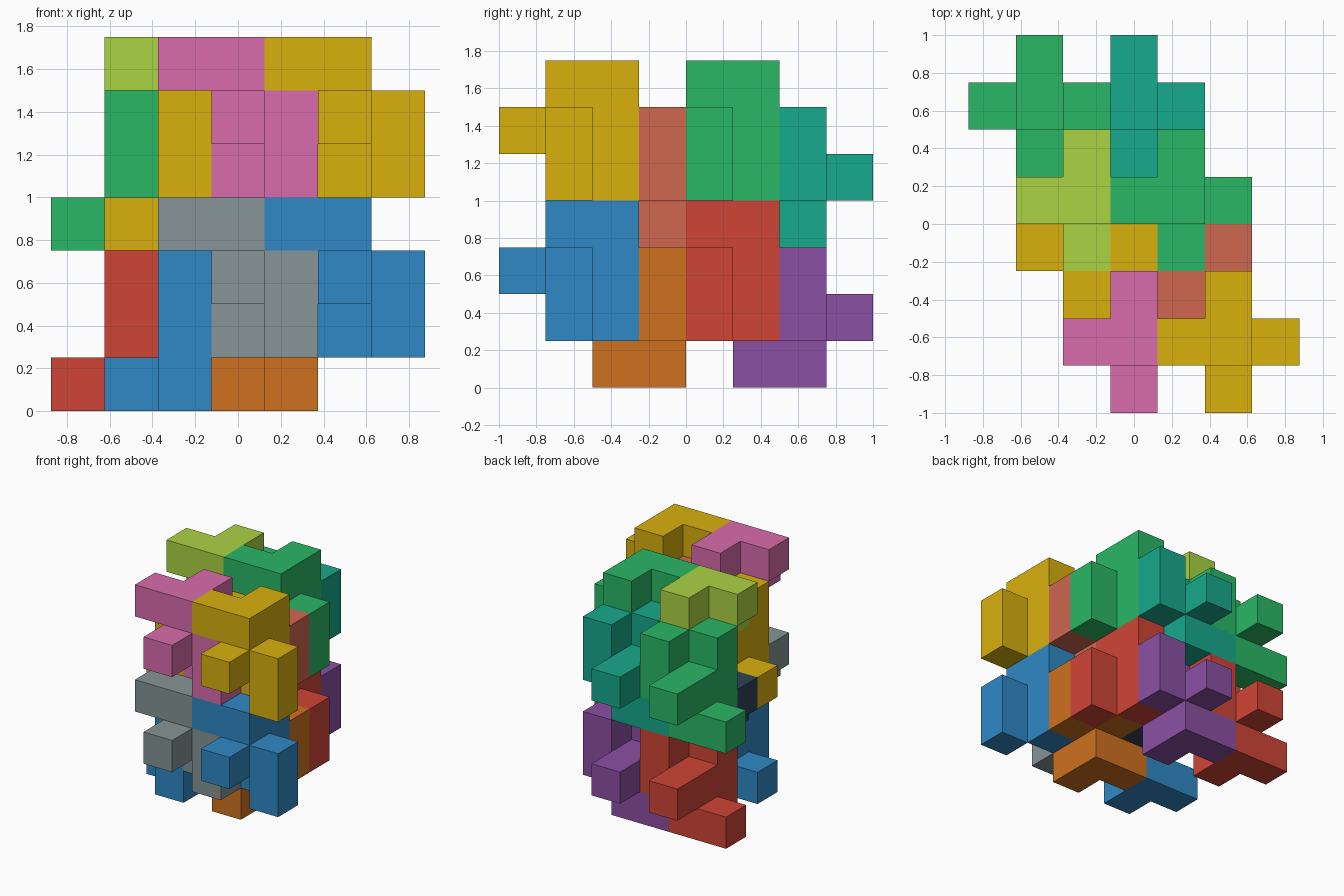
import bpy, bmesh
from mathutils import Vector

if "Cube" in bpy.data.objects:
    bpy.data.objects.remove(bpy.data.objects["Cube"])

S = 0.25                                # cell size
ORIGIN = Vector((-0.875, -1.0, 0.0))    # corner of the cell grid

# One interlocking block, as cells relative to the foot of its centre column
BLOCK = [(0, 0, 1), (0, 0, 2), (-1, 0, 2), (0, 1, 0), (0, 1, 1), (0, 1, 2),
         (1, 0, 0), (1, 0, 1), (0, -1, 1)]
# The same block turned half a turn about x
FLIPPED = [(x, -y, 2 - z) for x, y, z in BLOCK]

# Corner offsets of the face for each direction
FACES = {
    (1, 0, 0): [(1, 0, 0), (1, 1, 0), (1, 1, 1), (1, 0, 1)],
    (-1, 0, 0): [(0, 0, 0), (0, 0, 1), (0, 1, 1), (0, 1, 0)],
    (0, 1, 0): [(0, 1, 0), (0, 1, 1), (1, 1, 1), (1, 1, 0)],
    (0, -1, 0): [(0, 0, 0), (1, 0, 0), (1, 0, 1), (0, 0, 1)],
    (0, 0, 1): [(0, 0, 1), (1, 0, 1), (1, 1, 1), (0, 1, 1)],
    (0, 0, -1): [(0, 0, 0), (0, 1, 0), (1, 1, 0), (1, 0, 0)],
}

COLOURS = {
    "blue": "3498DB", "red": "E74C3C", "gold": "F1C40F", "green": "2ECC71",
    "purple": "9B59B6", "orange": "E67E22", "teal": "1ABC9C", "navy": "34495E",
    "grey": "95A5A6", "pink": "F078BE", "lime": "BEEB4B", "coral": "E67359",
}


def material(name):
    """Get or make the flat colour for a block."""
    mat = bpy.data.materials.get(name)
    if mat is None:
        mat = bpy.data.materials.new(name)
        rgb = [int(COLOURS[name][i:i + 2], 16) / 255 * 0.9 for i in (0, 2, 4)]
        mat.diffuse_color = [((c + 0.055) / 1.055) ** 2.4 for c in rgb] + [1.0]
        mat.use_nodes = True
        mat.node_tree.nodes["Principled BSDF"].inputs["Base Color"].default_value = mat.diffuse_color
    return mat


def add_block(name, cells, at, colour):
    """Skin a set of cells with their outward faces only."""
    bm = bmesh.new()
    filled = set(cells)
    corners = {}
    for cell in cells:
        for direction, quad in FACES.items():
            if tuple(a + b for a, b in zip(cell, direction)) in filled:
                continue
            verts = []
            for q in quad:
                key = tuple(c + o for c, o in zip(cell, q))
                if key not in corners:
                    corners[key] = bm.verts.new(ORIGIN + S * (Vector(key) + Vector(at)))
                verts.append(corners[key])
            bm.faces.new(verts)
    bmesh.ops.dissolve_limit(bm, angle_limit=0.01, verts=bm.verts[:], edges=bm.edges[:])
    mesh = bpy.data.meshes.new(name)
    bm.to_mesh(mesh)
    bm.free()
    mesh.materials.append(material(colour))
    bpy.context.collection.objects.link(bpy.data.objects.new(name, mesh))


# Upright blocks: column position, then lower and upper layer colours
UPRIGHT = [((5, 1), "blue", "gold"), ((3, 1), "grey", "pink"),
           ((4, 4), "red", "green"), ((2, 4), "navy", "lime")]
# Turned blocks that lock between them
TURNED = [((4, 3), "orange", "coral"), ((2, 3), "blue", "gold"),
          ((3, 6), "purple", "teal"), ((1, 6), "red", "green")]

for kind, cells, blocks, base in (("upright", BLOCK, UPRIGHT, 1), ("turned", FLIPPED, TURNED, 0)):
    for n, ((i, j), low, high) in enumerate(blocks, 1):
        add_block(f"{kind}_block_lower_{n}", cells, (i, j, base), low)
        add_block(f"{kind}_block_upper_{n}", cells, (i, j, base + 3), high)
